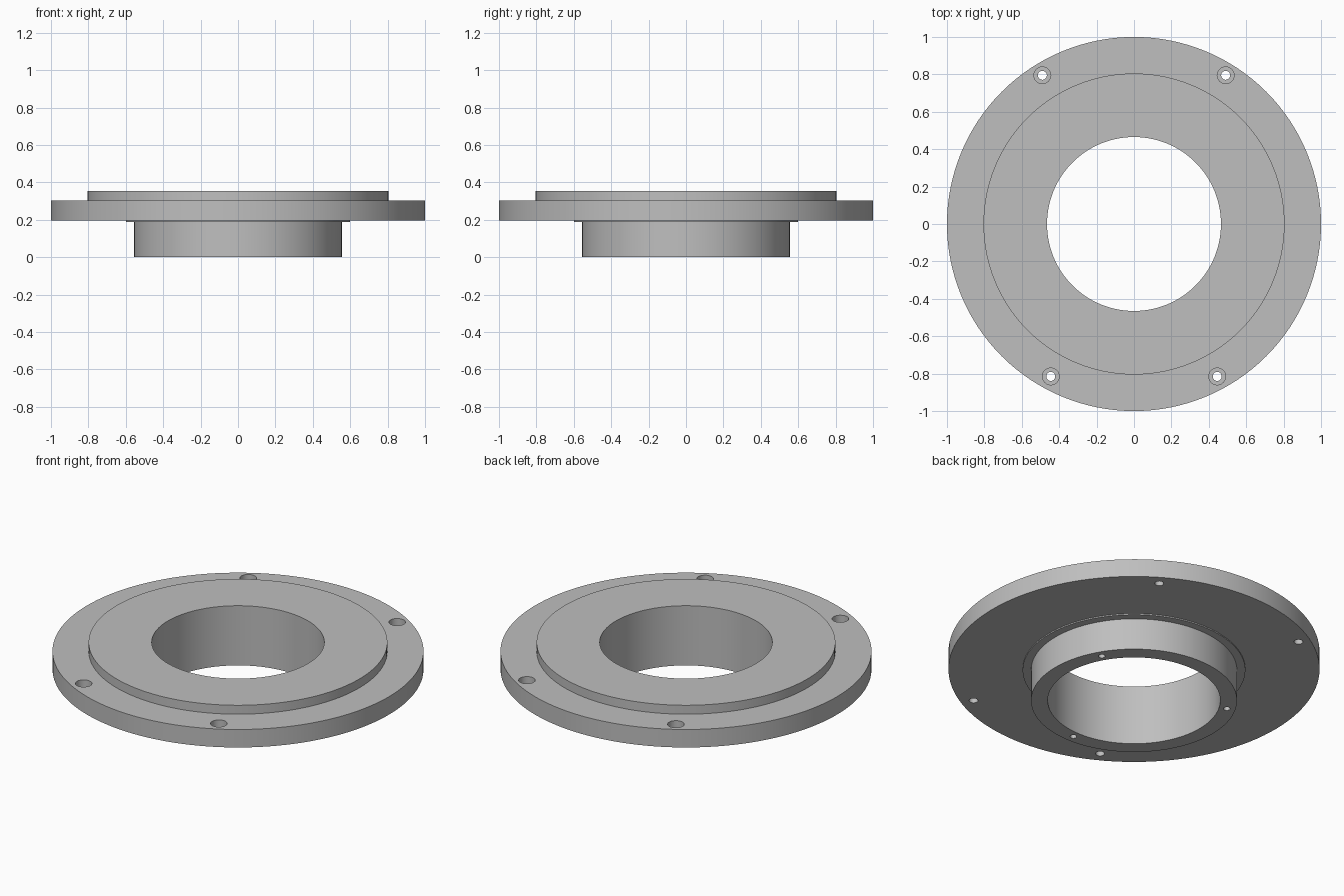
import bpy, bmesh, math

if "Cube" in bpy.data.objects:
    bpy.data.objects.remove(bpy.data.objects["Cube"])

SEGMENTS = 128


def lathe(name, profile, segments, centre=(0, 0)):
    """Revolve a closed (radius, z) profile about a vertical axis."""
    bm = bmesh.new()
    rings = []
    for r, z in profile:
        if r == 0:
            rings.append([bm.verts.new((centre[0], centre[1], z))] * segments)
            continue
        rings.append([bm.verts.new((centre[0] + r * math.cos(math.tau * i / segments),
                                    centre[1] + r * math.sin(math.tau * i / segments), z))
                      for i in range(segments)])
    for a, b in zip(rings, rings[1:] + rings[:1]):
        for i in range(segments):
            j = (i + 1) % segments
            corners = list(dict.fromkeys((a[i], a[j], b[j], b[i])))
            if len(corners) > 2:
                bm.faces.new(corners)
    bmesh.ops.recalc_face_normals(bm, faces=bm.faces)
    mesh = bpy.data.meshes.new(name)
    bm.to_mesh(mesh)
    bm.free()
    obj = bpy.data.objects.new(name, mesh)
    bpy.context.collection.objects.link(obj)
    return obj


# Flange body: bore, spigot tube, thin shoulder, wide disc and raised face
flange = lathe("flange", [
    (0.465, 0.0), (0.555, 0.0), (0.555, 0.188), (0.6, 0.188), (0.6, 0.195),
    (1.0, 0.195), (1.0, 0.302), (0.805, 0.302), (0.805, 0.355), (0.465, 0.355),
], SEGMENTS)

cutters = []

# Counterbored bolt holes through the rim, mirrored left and right
for x, y in ((0.49, 0.795), (0.445, -0.815)):
    for side in (-1, 1):
        cutters.append(lathe("bolt_hole_cutter", [
            (0, 0.1), (0.024, 0.1), (0.024, 0.24), (0.045, 0.24), (0.045, 0.4), (0, 0.4),
        ], 32, (side * x, y)))

# Blind screw holes in the end of the spigot
for degrees in (30, 150, 270):
    a = math.radians(degrees)
    cutters.append(lathe("screw_hole_cutter", [
        (0, -0.05), (0.018, -0.05), (0.018, 0.12), (0, 0.12),
    ], 24, (0.508 * math.cos(a), 0.508 * math.sin(a))))

for cutter in cutters:
    cutter.hide_render = True
    cut = flange.modifiers.new("hole", 'BOOLEAN')
    cut.operation = 'DIFFERENCE'
    cut.solver = 'EXACT'
    cut.object = cutter

# Bake the holes so the sharp edges can be found on the finished mesh
bpy.context.view_layer.update()
depsgraph = bpy.context.evaluated_depsgraph_get()
finished = bpy.data.meshes.new_from_object(flange.evaluated_get(depsgraph))
flange.modifiers.clear()
flange.data = finished
finished.name = "flange"
for cutter in cutters:
    bpy.data.objects.remove(cutter)

# Plain grey metal
grey = bpy.data.materials.new("grey_metal")
grey.diffuse_color = (0.52, 0.52, 0.52, 1)
grey.use_nodes = True
grey.node_tree.nodes["Principled BSDF"].inputs["Base Color"].default_value = grey.diffuse_color
finished.materials.clear()
finished.materials.append(grey)

bpy.context.view_layer.objects.active = flange
flange.select_set(True)
bpy.ops.object.shade_smooth_by_angle(angle=math.radians(30))
